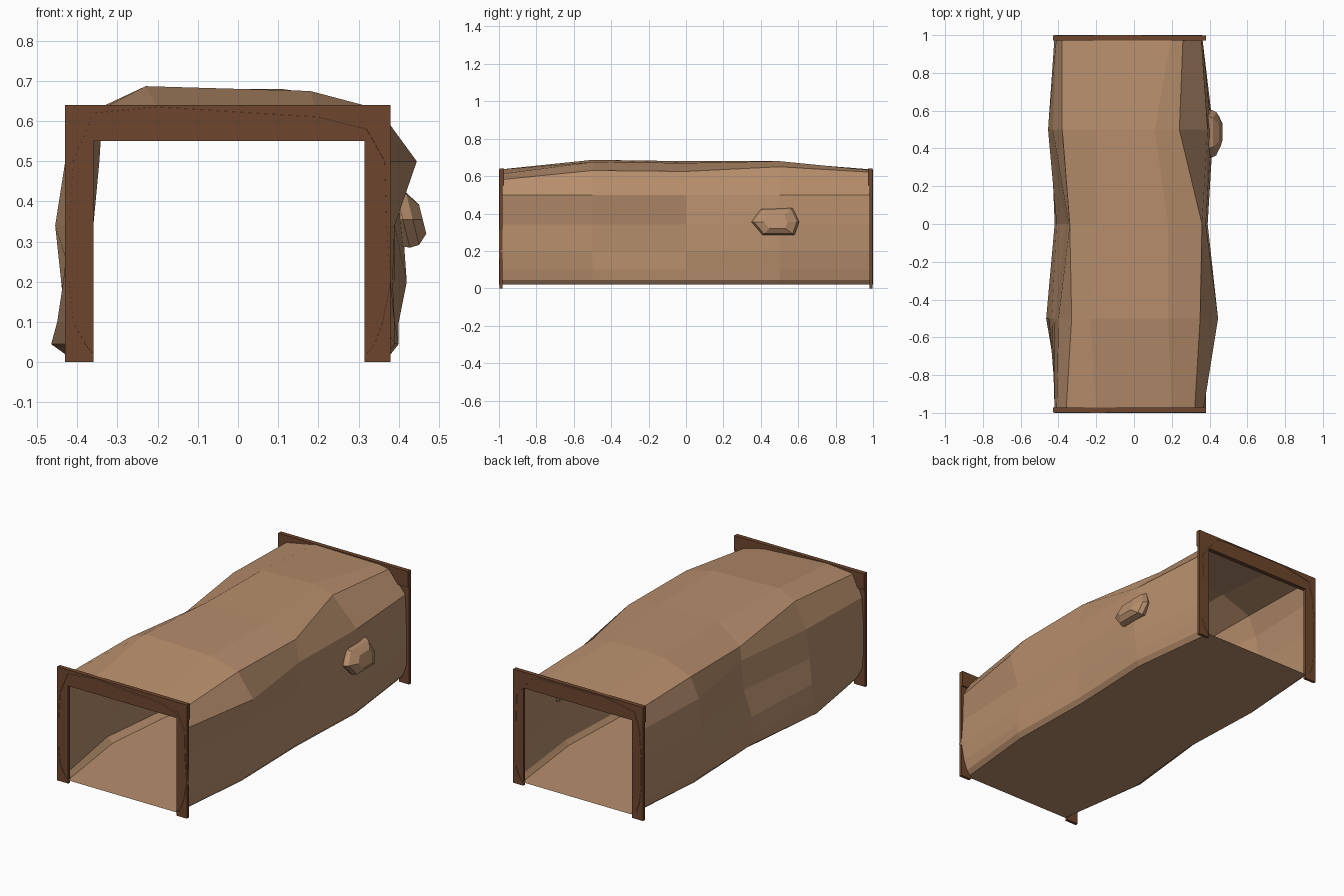
import bpy
import bmesh

default_cube = bpy.data.objects.get("Cube")
if default_cube:
    bpy.data.objects.remove(default_cube, do_unlink=True)


def make_material(name, color):
    material = bpy.data.materials.new(name)
    material.use_nodes = True
    material.diffuse_color = color
    shader = material.node_tree.nodes["Principled BSDF"]
    shader.inputs["Base Color"].default_value = color
    shader.inputs["Roughness"].default_value = 0.9
    return material


earth = make_material("tan earth", (0.47, 0.27, 0.15, 1))
timber = make_material("dark timber", (0.155, 0.062, 0.026, 1))


def finish_object(name, mesh_builder, material):
    mesh = bpy.data.meshes.new(name)
    mesh_builder.to_mesh(mesh)
    mesh_builder.free()
    mesh.materials.append(material)
    result = bpy.data.objects.new(name, mesh)
    bpy.context.scene.collection.objects.link(result)
    return result


def loft(builder, sections, cap_ends):
    """Join closed cross-sections of equal point count with flat faces."""
    rings = [[builder.verts.new(point) for point in section] for section in sections]
    for near, far in zip(rings, rings[1:]):
        for i in range(len(near)):
            j = (i + 1) % len(near)
            builder.faces.new((near[i], near[j], far[j], far[i]))
    if cap_ends:
        builder.faces.new(rings[0])
        builder.faces.new(rings[-1])
    bmesh.ops.recalc_face_normals(builder, faces=builder.faces)


def make_box(name, low, high, material):
    builder = bmesh.new()
    bmesh.ops.create_cube(builder, size=1)
    for vert in builder.verts:
        for axis in range(3):
            vert.co[axis] = high[axis] if vert.co[axis] > 0 else low[axis]
    return finish_object(name, builder, material)


# Tunnel shell: wall widths in hundredths at fixed heights, plus roof points
wall_heights = (2, 4.5, 10, 20, 34, 50)
stations = (-1, -0.5, 0, 0.5, 1)
left_walls = (
    (36, 38, 41, 42, 42, 41),
    (43, 46.5, 45, 43.5, 42, 40),
    (38, 41, 42, 41, 36, 34.5),
    (40, 42, 43, 44, 45.5, 43),
    (36, 39, 41, 42, 42, 41),
)
right_walls = (
    (32, 34, 36, 38, 37, 36.5),
    (37, 39, 39, 38.5, 39, 44.5),
    (36, 38, 39, 39, 39, 38),
    (38, 40, 40, 42, 41, 39),
    (32, 34, 36, 36, 36, 35.5),
)
roofs = (
    ((-36, 62), (-20, 63.5), (20, 61), (32, 58)),
    ((-33, 64), (-23, 68.7), (18, 67.5), (35, 63)),
    ((-34, 58), (-20, 68), (18, 67), (36, 62.5)),
    ((-38, 61), (-20, 67.5), (11, 68), (24, 65)),
    ((-38, 60), (-20, 63.5), (20, 63), (26, 62)),
)
sections = []
for y, left, right, roof in zip(stations, left_walls, right_walls, roofs):
    outline = [(-x, z) for x, z in zip(left, wall_heights)]
    outline += roof
    outline += reversed(list(zip(right, wall_heights)))
    sections.append([(x / 100, y, z / 100) for x, z in outline])
shell = bmesh.new()
loft(shell, sections, cap_ends=False)
finish_object("tunnel_shell", shell, earth)

# Timber door frames at both ends
for end, side in (("front", -1), ("back", 1)):
    def depth(thickness):
        return sorted((side * 0.997, side * (0.997 - thickness)))

    post_near, post_far = depth(0.016)
    for label, inner, outer in (("right", -0.43, -0.36), ("left", 0.315, 0.38)):
        make_box(f"{end}_{label}_post", (inner, post_near, 0), (outer, post_far, 0.56), timber)
    beam_near, beam_far = depth(0.025)
    make_box(f"{end}_lintel", (-0.43, beam_near, 0.55), (0.38, beam_far, 0.64), timber)

# Faceted rock bulging from the left wall
rock_outline = ((-0.13, 0), (-0.08, 0.07), (0.09, 0.075), (0.125, 0), (0.1, -0.07), (-0.07, -0.07))
rock_layers = ((0.375, 0.9), (0.41, 1.0), (0.435, 0.9), (0.46, 0.5))
rock_sections = [
    [(x - 0.25 * z * scale, 0.48 + y * scale, 0.355 + z * scale) for y, z in rock_outline]
    for x, scale in rock_layers
]
rock = bmesh.new()
loft(rock, rock_sections, cap_ends=True)
finish_object("wall_rock", rock, earth)
